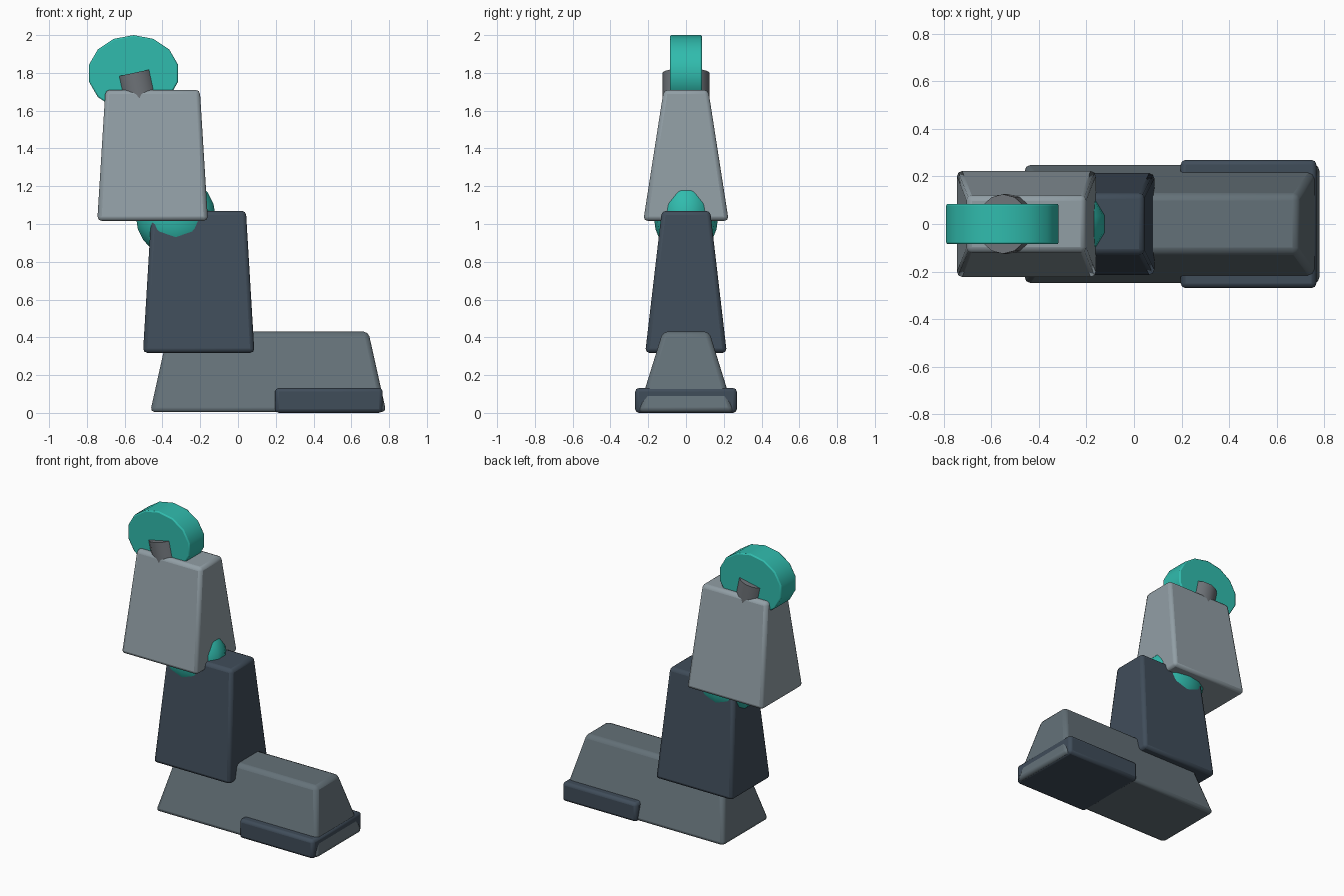
import bpy, bmesh
from math import radians

if "Cube" in bpy.data.objects:
    bpy.data.objects.remove(bpy.data.objects["Cube"])


def mat(name, rgb):
    m = bpy.data.materials.new(name)
    m.diffuse_color = (*rgb, 1)
    m.use_nodes = True
    m.node_tree.nodes["Principled BSDF"].inputs["Base Color"].default_value = m.diffuse_color
    return m


TEAL = mat("teal", (0.03, 0.50, 0.42))
NAVY = mat("dark_slate", (0.051, 0.074, 0.102))
STEEL = mat("steel", (0.127, 0.165, 0.188))
LIGHT = mat("light_steel", (0.283, 0.342, 0.376))
PIN = mat("pin_grey", (0.156, 0.171, 0.188))


def finish(ob, name, material, bevel=0.0, segments=2):
    ob.name = name
    ob.data.materials.append(material)
    if bevel:
        b = ob.modifiers.new("bevel", 'BEVEL')
        b.width, b.segments = bevel, segments
        b.limit_method, b.angle_limit = 'ANGLE', radians(40)
    bpy.ops.object.select_all(action='DESELECT')
    ob.select_set(True)
    bpy.context.view_layer.objects.active = ob
    bpy.ops.object.shade_smooth_by_angle(angle=radians(35))


def tapered_box(name, x, z0, z1, bottom, top, material, bevel):
    """Box centred on (x, 0) with half sizes (hx, hy) at bottom and top."""
    bm = bmesh.new()
    bmesh.ops.create_cube(bm, size=2)
    for v in bm.verts:
        hx, hy = top if v.co.z > 0 else bottom
        v.co = (x + v.co.x * hx, v.co.y * hy, z1 if v.co.z > 0 else z0)
    me = bpy.data.meshes.new(name)
    bm.to_mesh(me)
    bm.free()
    ob = bpy.data.objects.new(name, me)
    bpy.context.collection.objects.link(ob)
    finish(ob, name, material, bevel)


# Foot and toe cap
tapered_box("foot", 0.16, 0.004, 0.43, (0.625, 0.255), (0.53, 0.123), STEEL, 0.025)
tapered_box("toe_cap", 0.481, 0.0, 0.132, (0.285, 0.269), (0.285, 0.269), NAVY, 0.02)

# Shin and thigh
tapered_box("shin", -0.208, 0.318, 1.07, (0.295, 0.216), (0.25, 0.128), NAVY, 0.022)
tapered_box("thigh", -0.452, 1.017, 1.71, (0.293, 0.226), (0.25, 0.118), LIGHT, 0.022)

# Knee ball, flattened sideways
bpy.ops.mesh.primitive_uv_sphere_add(segments=14, ring_count=10, location=(-0.33, 0, 1.04))
knee = bpy.context.object
knee.scale = (0.216, 0.17, 0.216)
finish(knee, "knee_joint", TEAL)

# Hip disc: 14 sides, axis along y, slightly squashed in height
bpy.ops.mesh.primitive_cylinder_add(vertices=14, radius=1, depth=0.17)
disc = bpy.context.object
for v in disc.data.vertices:
    x, y, z = v.co
    v.co = (-0.553 + x * 0.242, z, 1.798 + y * 0.202)
disc.data.flip_normals()
finish(disc, "hip_disc", TEAL, 0.008)

# Hip pin, a leaning oval stub under the disc
bpy.ops.mesh.primitive_cylinder_add(vertices=14, radius=1, depth=0.25,
                                    location=(-0.524, 0, 1.678),
                                    rotation=(0, radians(-12), 0))
pin = bpy.context.object
for v in pin.data.vertices:
    v.co.x *= 0.113
    v.co.y *= 0.125
finish(pin, "hip_pin", PIN)
